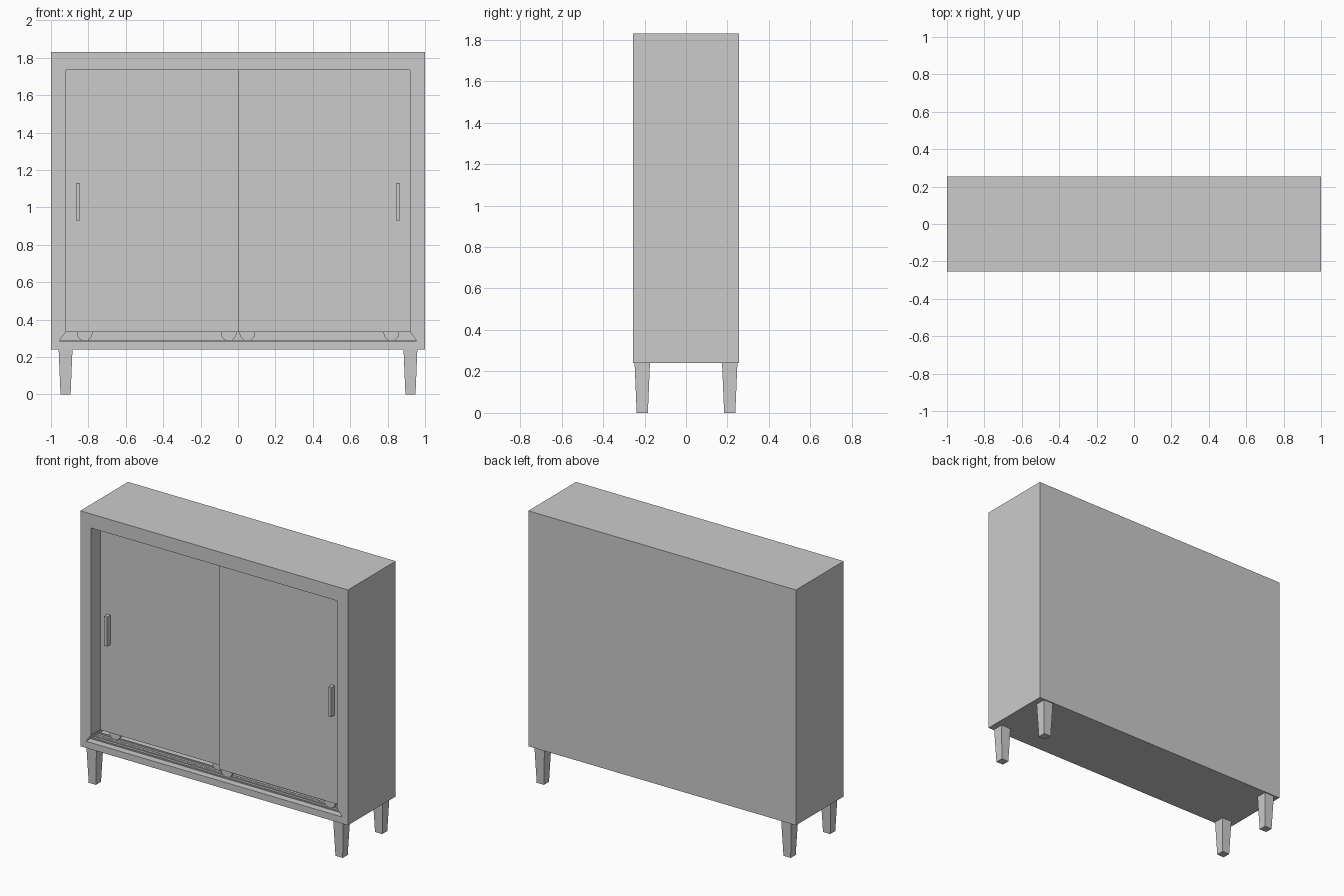
import bpy, bmesh, math
from mathutils import Matrix

if "Cube" in bpy.data.objects:
    bpy.data.objects.remove(bpy.data.objects["Cube"])

FRONT = -0.255  # y of the cabinet's front plane


def make(name, bm):
    bmesh.ops.recalc_face_normals(bm, faces=bm.faces[:])
    me = bpy.data.meshes.new(name)
    bm.to_mesh(me)
    bm.free()
    ob = bpy.data.objects.new(name, me)
    bpy.context.collection.objects.link(ob)
    return ob


def box(name, x, y, z):
    bm = bmesh.new()
    bmesh.ops.create_cube(bm, size=1)
    for v in bm.verts:
        v.co = [r[0] + (c + 0.5) * (r[1] - r[0]) for c, r in zip(v.co, (x, y, z))]
    return make(name, bm)


def prism(name, outline, y0, y1):
    # x-z outline extruded along y
    bm = bmesh.new()
    face = bm.faces.new([bm.verts.new((x, y0, z)) for x, z in outline])
    ext = bmesh.ops.extrude_face_region(bm, geom=[face])["geom"]
    verts = [g for g in ext if isinstance(g, bmesh.types.BMVert)]
    bmesh.ops.translate(bm, vec=(0, y1 - y0, 0), verts=verts)
    return make(name, bm)


# Cabinet body, hollowed from the front with an opening that flares at the floor
body = box("cabinet_body", (-1, 1), (FRONT, 0.255), (0.24, 1.83))
half = [(0.92, 1.735), (0.92, 0.335), (0.957, 0.285)]
outline = half + [(-x, z) for x, z in reversed(half)]
cutter = prism("opening_cutter", outline, FRONT - 0.1, 0.22)
cutter.hide_render = True
cutter.hide_viewport = True
cut = body.modifiers.new("opening", "BOOLEAN")
cut.operation = "DIFFERENCE"
cut.object = cutter

# Sliding doors on two tracks: the right one runs in front of the left one
for side, s, depth in (("right", 1, 0.05), ("left", -1, 0.10)):
    y = FRONT + depth
    box(side + "_door", sorted((0, s * 0.919)), (y, y + 0.04), (0.333, 1.734))

    # Bar handle near the outer edge
    box(side + "_handle", sorted((s * 0.844, s * 0.866)), (y - 0.037, y), (0.93, 1.13))

    # Wheels under each door
    for place, x in (("inner", 0.05), ("outer", 0.82)):
        bm = bmesh.new()
        bmesh.ops.create_cone(
            bm, cap_ends=True, segments=16, radius1=0.042, radius2=0.042, depth=0.018,
            matrix=Matrix.Translation((s * x, y + 0.02, 0.328)) @ Matrix.Rotation(math.pi / 2, 4, "X"))
        make(f"{side}_{place}_wheel", bm)

    # Pair of guide rails on the floor beside the wheels
    for place, off in (("front", 0.002), ("back", 0.038)):
        box(f"{side}_{place}_rail", (-0.95, 0.95), (y + off - 0.006, y + off + 0.006), (0.284, 0.292))

# Tapered square legs
for sx, xname in ((-1, "left"), (1, "right")):
    for sy, yname in ((-1, "front"), (1, "back")):
        bm = bmesh.new()
        bmesh.ops.create_cube(bm, size=1)
        for v in bm.verts:
            top = v.co.z > 0
            w = 0.074 if top else 0.054
            v.co = (sx * 0.922 + v.co.x * w, sy * 0.211 + v.co.y * w, 0.24 if top else 0)
        make(f"{yname}_{xname}_leg", bm)
